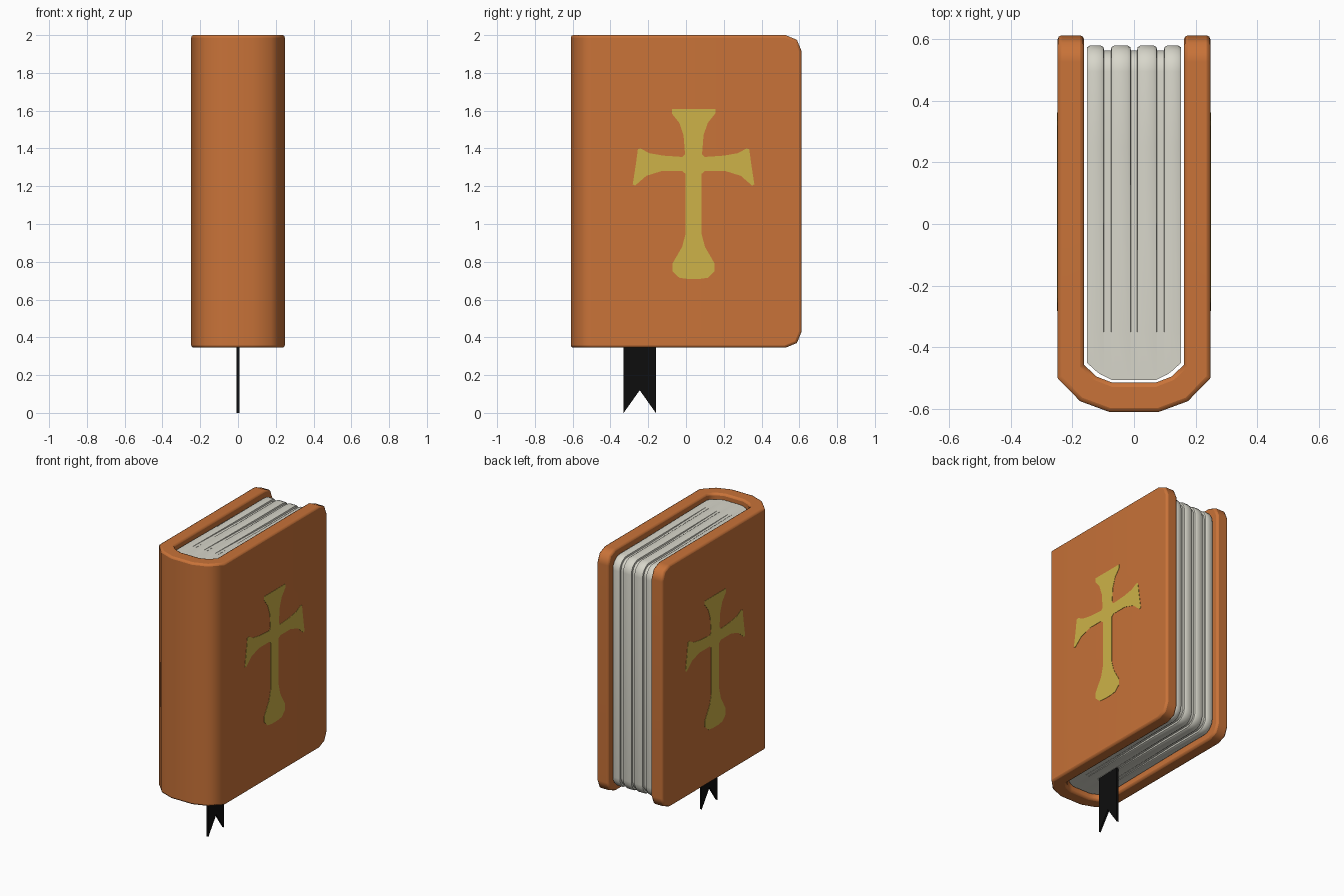
import bpy, bmesh, math

if "Cube" in bpy.data.objects:
    bpy.data.objects.remove(bpy.data.objects["Cube"])

Z0, Z1 = 0.345, 2.0


def material(name, rgb):
    m = bpy.data.materials.new(name)
    m.diffuse_color = (*rgb, 1)
    m.use_nodes = True
    m.node_tree.nodes["Principled BSDF"].inputs["Base Color"].default_value = m.diffuse_color
    return m


LEATHER = material("orange leather", (0.58, 0.17, 0.04))
PAPER = material("off white paper", (0.68, 0.67, 0.59))
GOLD = material("gold", (0.61, 0.45, 0.065))
BLACK = material("black cloth", (0.004, 0.004, 0.004))


def finish(bm, name, mat, smooth=None):
    bmesh.ops.recalc_face_normals(bm, faces=bm.faces[:])
    me = bpy.data.meshes.new(name)
    bm.to_mesh(me)
    bm.free()
    me.materials.append(mat)
    ob = bpy.data.objects.new(name, me)
    bpy.context.collection.objects.link(ob)
    if smooth:
        bpy.ops.object.select_all(action='DESELECT')
        ob.select_set(True)
        bpy.context.view_layer.objects.active = ob
        bpy.ops.object.shade_smooth_by_angle(angle=math.radians(smooth))
    return ob


def plate(name, outline, x, thick, mat):
    """Flat plate in the yz plane, centred on x."""
    bm = bmesh.new()
    f = bm.faces.new([bm.verts.new((x - thick / 2, y, z)) for y, z in outline])
    r = bmesh.ops.extrude_face_region(bm, geom=[f])
    for v in r["geom"]:
        if isinstance(v, bmesh.types.BMVert):
            v.co.x += thick
    return finish(bm, name, mat)


def mirrored(half):
    return half + [(-x, y) for x, y in reversed(half)]


# Cover: U-shaped profile, swept up as quads
outer = mirrored([(0.248, 0.612), (0.248, -0.5), (0.175, -0.575), (0.08, -0.61)])
inner = mirrored([(0.162, 0.612), (0.162, -0.457), (0.122, -0.495), (0.07, -0.515)])
bm = bmesh.new()
rings = [[bm.verts.new((*o, Z0)), bm.verts.new((*o, Z1)),
          bm.verts.new((*i, Z1)), bm.verts.new((*i, Z0))] for o, i in zip(outer, inner)]
for a, b in zip(rings, rings[1:]):
    for k in range(4):
        n = (k + 1) % 4
        bm.faces.new((a[k], a[n], b[n], b[k]))
bm.faces.new(rings[0])
bm.faces.new(rings[-1])
bmesh.ops.recalc_face_normals(bm, faces=bm.faces[:])
# Rounded fore corners of the boards
corners = [e for e in bm.edges
           if all(v.co.y > 0.6 for v in e.verts)
           and abs(e.verts[0].co.z - e.verts[1].co.z) < 0.01]
bmesh.ops.bevel(bm, geom=corners, offset=0.085, segments=2, profile=0.5, affect='EDGES')
cover = finish(bm, "cover", LEATHER, 50)
bev = cover.modifiers.new("soft edges", 'BEVEL')
bev.width = 0.013
bev.segments = 2
bev.limit_method = 'ANGLE'
bev.angle_limit = math.radians(60)
wn = cover.modifiers.new("weighted normals", 'WEIGHTED_NORMAL')
wn.keep_sharp = True

# Page block: side loops lofted across x, pulled in at the grooves
G = 0.017
half = [(0.01, G), (0.012, 0.006), (0.022, 0), (0.063, 0), (0.073, 0.006), (0.075, G),
        (0.097, G), (0.099, 0.006), (0.109, 0), (0.125, 0), (0.143, 0), (0.153, 0.007)]
stations = [(-x, d) for x, d in reversed(half)] + half


def spine_y(x):
    x = abs(x)
    pts = [(0, -0.507), (0.07, -0.507), (0.115, -0.485), (0.153, -0.45)]
    for (xa, ya), (xb, yb) in zip(pts, pts[1:]):
        if x <= xb + 1e-6:
            return ya + (yb - ya) * (x - xa) / (xb - xa)


def page_loop(x, d):
    zb, zt, yf, r = Z0 + 0.035, Z1 - 0.035, 0.58, 0.085
    low = [(spine_y(x), zb), (-0.35, zb), (0.25, zb + d)]
    for k in range(6):
        a = math.radians(-90 + 18 * k)
        low.append((yf - r + (r - d) * math.cos(a), zb + r + (r - d) * math.sin(a)))
    return low + [(y, zb + zt - z) for y, z in reversed(low)]


bm = bmesh.new()
loops = [[bm.verts.new((x, y, z)) for y, z in page_loop(x, d)] for x, d in stations]
for a, b in zip(loops, loops[1:]):
    for k in range(len(a)):
        n = (k + 1) % len(a)
        bm.faces.new((a[k], a[n], b[n], b[k]))
bm.faces.new(loops[0])
bm.faces.new(loops[-1])
finish(bm, "page_block", PAPER, 40)

# Gold cross on both boards, outline mirrored about y = 0.04
right = [(0.115, 1.61), (0.115, 1.585), (0.075, 1.535), (0.053, 1.47), (0.045, 1.37),
         (0.06, 1.355), (0.16, 1.362), (0.235, 1.375), (0.28, 1.4), (0.295, 1.395),
         (0.305, 1.32), (0.322, 1.21), (0.31, 1.203), (0.25, 1.255), (0.17, 1.28),
         (0.06, 1.28), (0.042, 1.265), (0.042, 0.95), (0.06, 0.88), (0.112, 0.79),
         (0.112, 0.75), (0.075, 0.715), (0.03, 0.709)]
cross = [(0.04 + y, z) for y, z in right] + [(0.04 - y, z) for y, z in reversed(right)]
for side, label in ((1, "right"), (-1, "left")):
    plate("cross_" + label, cross, side * 0.248, 0.004, GOLD)

# Ribbon bookmark with a notched end
plate("ribbon", [(-0.33, 0.42), (-0.33, 0), (-0.245, 0.12), (-0.16, 0), (-0.16, 0.42)],
      0, 0.014, BLACK)
